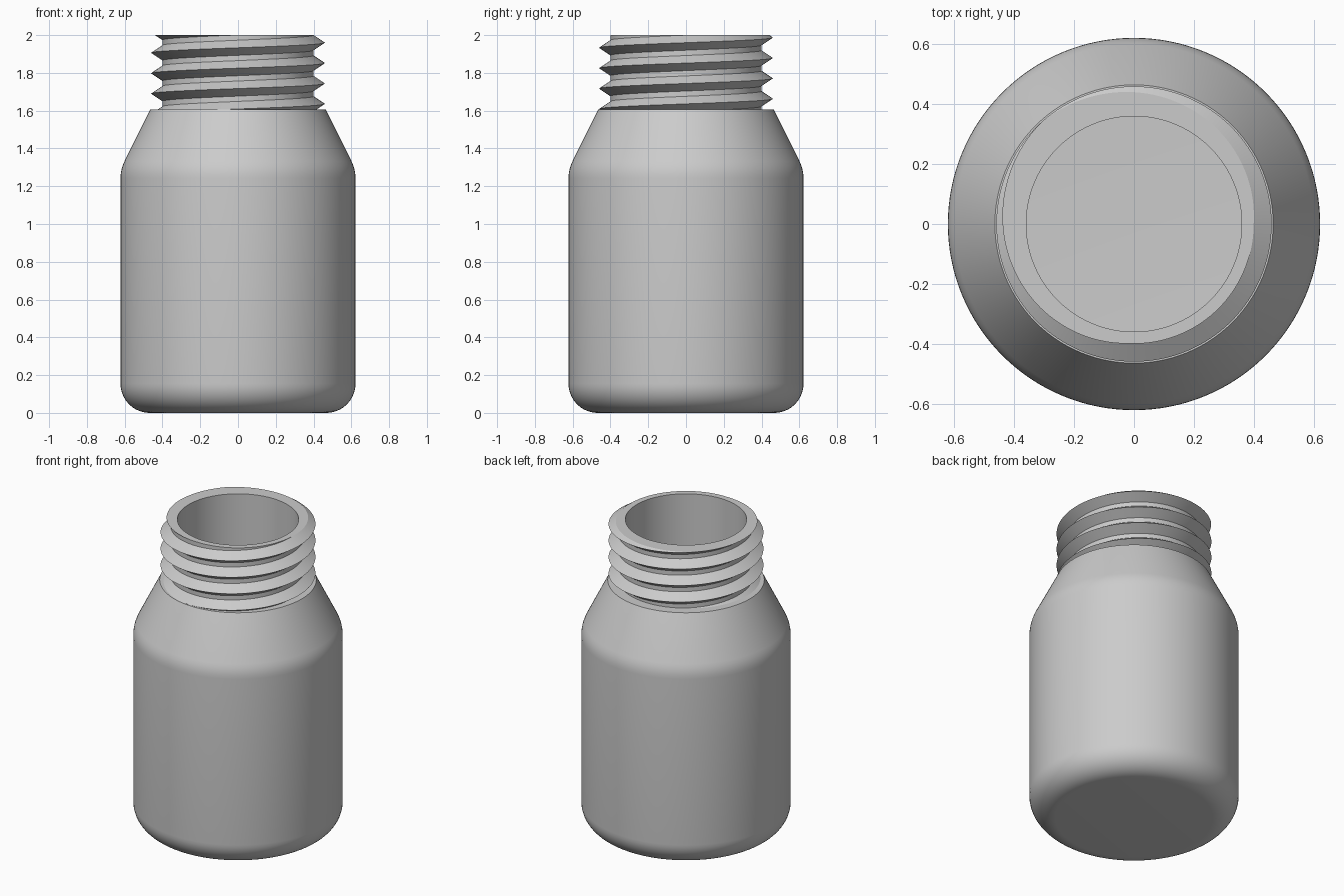
import bpy, bmesh, math
from mathutils import Vector

cube = bpy.data.objects.get("Cube")
if cube:
    bpy.data.objects.remove(cube, do_unlink=True)

SEGMENTS = 128
TOP, LEDGE = 2.0, 1.605
NECK, BORE, CREST = 0.40, 0.36, 0.46
PITCH, HALF = 0.108, 0.04
WALL = 0.04

plastic = bpy.data.materials.new("grey plastic")
plastic.use_nodes = True
plastic.diffuse_color = (0.6, 0.6, 0.6, 1)
plastic.node_tree.nodes["Principled BSDF"].inputs["Base Color"].default_value = (0.6, 0.6, 0.6, 1)


def finish(bm, name):
    """Turn a bmesh into a smooth object with sharp edges kept."""
    bmesh.ops.remove_doubles(bm, verts=bm.verts, dist=0.0001)
    bmesh.ops.dissolve_degenerate(bm, edges=bm.edges, dist=0.0001)
    mesh = bpy.data.meshes.new(name)
    bm.to_mesh(mesh)
    bm.free()
    mesh.materials.append(plastic)
    obj = bpy.data.objects.new(name, mesh)
    bpy.context.collection.objects.link(obj)
    bpy.ops.object.select_all(action='DESELECT')
    obj.select_set(True)
    bpy.context.view_layer.objects.active = obj
    bpy.ops.object.shade_smooth_by_angle(angle=math.radians(30))
    return obj


def rounded(corners):
    """Profile from (radius, height, fillet) corners, with arcs at the fillets."""
    points = []
    for i, (r, z, fillet) in enumerate(corners):
        p = Vector((r, z))
        if not fillet:
            points.append(p)
            continue
        a = (Vector(corners[i - 1][:2]) - p).normalized()
        b = (Vector(corners[i + 1][:2]) - p).normalized()
        half = a.angle(b) / 2
        centre = p + (a + b).normalized() * fillet / math.sin(half)
        start = p + a * fillet / math.tan(half) - centre
        end = p + b * fillet / math.tan(half) - centre
        steps = max(4, round((math.pi - 2 * half) / math.radians(7)))
        for k in range(steps + 1):
            d = start.lerp(end, k / steps) if k in (0, steps) else start.slerp(end, k / steps)
            points.append(centre + d.normalized() * fillet)
    return points


# Bottle: outer skin, rim and hollow inside in one turned profile
profile = rounded([
    (0, 0, 0), (0.622, 0, 0.155), (0.622, 1.29, 0.2), (0.465, LEDGE, 0),
    (NECK, LEDGE, 0), (NECK, TOP, 0), (BORE, TOP, 0),
    (BORE, LEDGE - WALL, 0), (0.45, LEDGE - WALL, 0),
    (0.622 - WALL, 1.28, 0.16), (0.622 - WALL, WALL, 0.115), (0, WALL, 0),
])
bm = bmesh.new()
verts = [bm.verts.new((p.x, 0, p.y)) for p in profile]
edges = [bm.edges.new(pair) for pair in zip(verts, verts[1:])]
bmesh.ops.spin(bm, geom=verts + edges, axis=(0, 0, 1), cent=(0, 0, 0),
               angle=math.tau, steps=SEGMENTS, use_merge=True)
bmesh.ops.remove_doubles(bm, verts=bm.verts, dist=0.0001)
bmesh.ops.recalc_face_normals(bm, faces=bm.faces)
finish(bm, "bottle")

# Screw thread: triangular ridge climbing the neck, cut flat at ledge and rim
bm = bmesh.new()
phase = 1.96  # crest height on the +x side
first = math.floor((LEDGE - HALF - phase) / PITCH * SEGMENTS)
last = math.ceil((TOP + HALF - phase) / PITCH * SEGMENTS)
previous = None
for step in range(first, last + 1):
    angle = math.tau * step / SEGMENTS
    z = phase + PITCH * step / SEGMENTS
    section = []
    for offset in (-HALF, 0, HALF):
        height = min(max(z + offset, LEDGE), TOP)
        reach = max(0, 1 - abs(height - z) / HALF)
        section.append((NECK + (CREST - NECK) * reach, height))
    section.insert(0, (NECK, section[0][1]))
    section.append((NECK, section[-1][1]))
    ring = [bm.verts.new((r * math.cos(angle), r * math.sin(angle), h)) for r, h in section]
    if previous:
        for i in range(len(ring) - 1):
            bm.faces.new((previous[i], ring[i], ring[i + 1], previous[i + 1]))
    previous = ring
finish(bm, "screw_thread")
